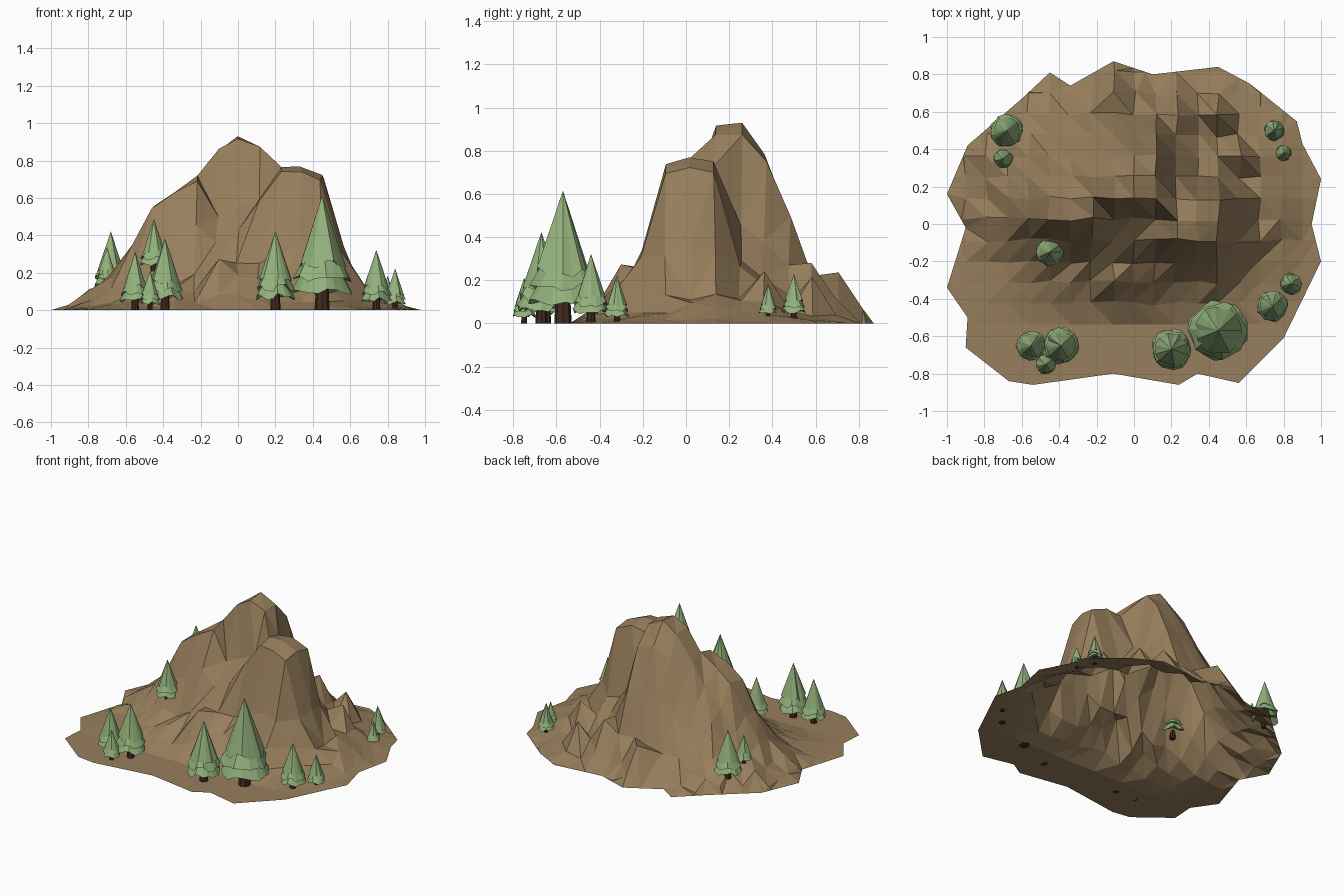
import bpy, bmesh, math, random
from mathutils import Vector

rng = random.Random(7)
if "Cube" in bpy.data.objects:
    bpy.data.objects.remove(bpy.data.objects["Cube"], do_unlink=True)


def make_material(name, color):
    mat = bpy.data.materials.new(name)
    mat.use_nodes = True
    mat.diffuse_color = (*color, 1)
    shader = next(n for n in mat.node_tree.nodes if n.type == "BSDF_PRINCIPLED")
    shader.inputs["Base Color"].default_value = (*color, 1)
    shader.inputs["Roughness"].default_value = 0.9
    return mat


rock = make_material("brown rock", (.31, .21, .107))
needles = make_material("pale green needles", (.29, .44, .2))
bark = make_material("dark bark", (.055, .024, .013))


def add_object(name, bm, mat):
    mesh = bpy.data.meshes.new(name)
    bm.to_mesh(mesh)
    bm.free()
    mesh.materials.append(mat)
    obj = bpy.data.objects.new(name, mesh)
    bpy.context.collection.objects.link(obj)
    return obj


def interpolate(points, t):
    """Straight-line value at t along sorted (position, value) pairs."""
    if t <= points[0][0]:
        return points[0][1]
    for (a, va), (b, vb) in zip(points, points[1:]):
        if t <= b:
            return va + (vb - va) * (t - a) / (b - a)
    return points[-1][1]


# Each rock mass: crest height along x, and the share of it kept along y
back_crest = [(-.95, 0), (-.62, .22), (-.22, .69), (-.11, .86), (0, .92),
              (.12, .87), (.24, .4), (.4, .2), (.9, 0)]
back_slope = [(-.5, 0), (-.2, .27), (.03, .6), (.13, 1), (.25, 1), (.36, .86),
              (.47, .58), (.59, .25), (.7, .07), (.8, 0)]
front_crest = [(-.95, 0), (-.65, .2), (-.46, .56), (-.22, .72), (-.11, .46), (.05, .5),
               (.2, .76), (.31, .79), (.45, .73), (.56, .34), (.68, .13), (.95, 0)]
front_slope = [(-.5, 0), (-.35, .12), (-.25, .28), (-.17, .5), (-.1, .96), (.13, 1), (.25, .35), (.5, 0)]
# The front cliff steps back on its right-hand half
cliff_setback = [(-.3, .07), (.2, 0)]
# Pointed foothills: x, y, height
foothills = [(-.11, -.31, .28), (-.34, .59, .2), (-.11, .68, .27), (.22, .59, .28),
             (.45, .59, .22), (.56, .36, .22), (.68, .14, .16)]


def ground_height(x, y):
    heights = [interpolate(back_crest, x) * interpolate(back_slope, y),
               interpolate(front_crest, x) * interpolate(front_slope, y - interpolate(cliff_setback, x))]
    for hx, hy, top in foothills:
        heights.append(top - 1.6 * math.hypot(x - hx, y - hy))
    return max(heights)


# Ragged shoreline of the ground sheet
outline = [
    (-1, .16), (-.89, .42), (-.6, .67), (-.45, .81), (-.34, .74), (-.11, .87), (.1, .8), (.45, .84),
    (.62, .75), (.87, .55), (.9, .43), (1, .24), (.95, 0), (1, -.2), (.8, -.61), (.56, -.85),
    (.34, -.8), (.24, -.86), (-.11, -.8), (-.54, -.86), (-.67, -.84), (-.9, -.66), (-.89, -.5),
    (-1, -.34), (-.9, -.02),
]


def build_mountain():
    bm = bmesh.new()
    bm.faces.new([bm.verts.new((x, y, 0)) for x, y in reversed(outline)])
    # Slice the sheet into a grid, then raise it
    cell = .1125
    cuts = [(Vector((0, i * cell + .025, 0)), (0, 1, 0)) for i in range(-5, 8)]
    cuts += [(Vector((i * cell, 0, 0)), (1, 0, 0)) for i in range(-8, 9)]
    for point, normal in cuts:
        geom = bm.verts[:] + bm.edges[:] + bm.faces[:]
        bmesh.ops.bisect_plane(bm, geom=geom, plane_co=point, plane_no=normal, dist=.0001)
    bmesh.ops.triangulate(bm, faces=bm.faces[:])
    for v in bm.verts:
        if v.is_boundary:
            continue
        z = ground_height(v.co.x, v.co.y)
        # Low hills at the foot are choppier than the cliffs
        rough = .03 if .05 < z < .25 else min(z * .3, .012)
        v.co.z = max(0, z + rng.uniform(-rough, rough))
        if z > .04:
            v.co.x += rng.uniform(-.012, .012)
            v.co.y += rng.uniform(-.012, .012)
    bmesh.ops.recalc_face_normals(bm, faces=bm.faces[:])
    if sum(f.normal.z for f in bm.faces) < 0:
        bmesh.ops.reverse_faces(bm, faces=bm.faces[:])
    add_object("mountain", bm, rock)


def add_tier(bm, top, rim, top_radius, radius, height):
    """One skirt of branches with a ragged rim and a tucked-in underside."""
    sides = 18
    rings = [[], [], []]
    for i in range(sides):
        a = math.tau * (i + rng.uniform(-.2, .2)) / sides
        out = Vector((math.cos(a), math.sin(a), 0))
        r = radius * rng.uniform(.9, 1.04)
        z = rim + height * ((i // 2 % 2) * .04 + rng.uniform(-.025, .025))
        levels = [(top_radius, top), (r, z), (radius * .35, rim + height * .08)]
        for ring, (ring_radius, level) in zip(rings, levels):
            ring.append(bm.verts.new(out * ring_radius + Vector((0, 0, level))))
    for upper, lower in zip(rings, rings[1:]):
        for i in range(sides):
            j = (i + 1) % sides
            bm.faces.new((upper[i], lower[i], lower[j], upper[j]))


def build_tree(number, x, y, height):
    radius = height * .265
    bm = bmesh.new()
    # Top height, rim height, top radius, rim radius, as shares of the tree
    for top, rim, inner, outer in [(1, .37, .01, .8), (.55, .26, .4, .95), (.42, .15, .45, 1)]:
        add_tier(bm, top * height, rim * height, inner * radius, outer * radius, height)
    foliage = add_object(f"tree_foliage_{number}", bm, needles)
    bm = bmesh.new()
    bmesh.ops.create_cone(bm, cap_ends=True, segments=8, radius1=radius * .25,
                          radius2=radius * .17, depth=height * .4)
    bmesh.ops.translate(bm, verts=bm.verts, vec=(0, 0, height * .2))
    trunk = add_object(f"tree_trunk_{number}", bm, bark)
    for part in (foliage, trunk):
        part.location = (x, y, max(0, ground_height(x, y) - .01))


build_mountain()

# Trees: x, y, height
trees = [
    (.45, -.57, .61), (.2, -.67, .42), (-.39, -.65, .38), (-.55, -.65, .31),
    (-.47, -.75, .21), (-.45, -.15, .29), (.74, -.44, .32), (.84, -.32, .22),
    (.75, .5, .21), (.8, .38, .16), (-.68, .5, .34), (-.7, .35, .2),
]
for number, tree in enumerate(trees, 1):
    build_tree(number, *tree)
